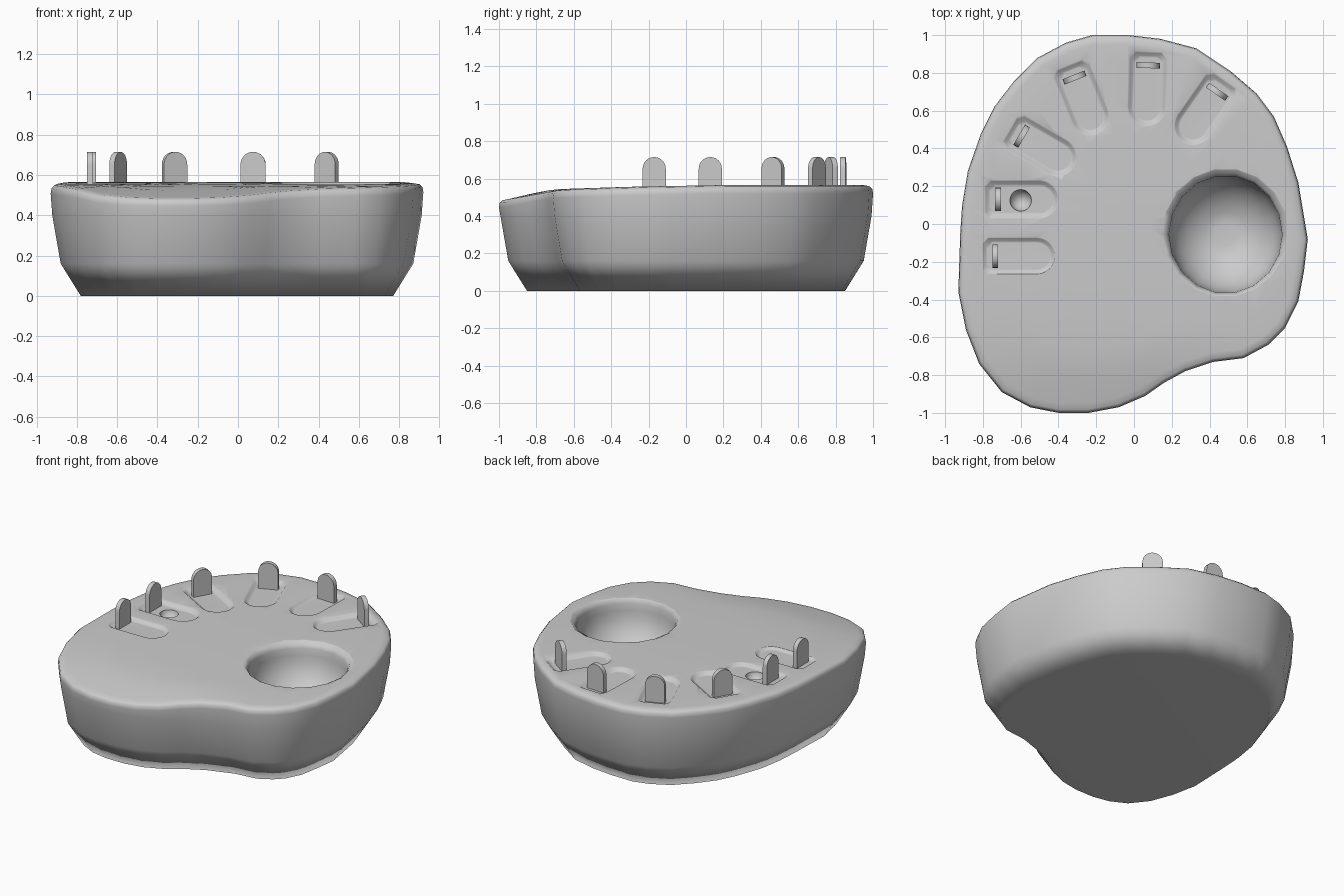
import bpy, bmesh
from math import sin, cos, pi, radians
from mathutils import Vector, Matrix

if "Cube" in bpy.data.objects:
    bpy.data.objects.remove(bpy.data.objects["Cube"], do_unlink=True)

grey = bpy.data.materials.new("plain grey")
grey.use_nodes = True
COLOUR = (0.6, 0.6, 0.6, 1)
grey.diffuse_color = COLOUR
grey.node_tree.nodes["Principled BSDF"].inputs["Base Color"].default_value = COLOUR


def loft(name, loops, matrix=None):
    """Skin a stack of equal-length point loops and cap both ends."""
    bm = bmesh.new()
    rings = [[bm.verts.new(p) for p in loop] for loop in loops]
    count = len(rings[0])
    for low, high in zip(rings, rings[1:]):
        for i in range(count):
            j = (i + 1) % count
            bm.faces.new((low[i], low[j], high[j], high[i]))
    bm.faces.new(rings[0])
    bm.faces.new(rings[-1])
    bmesh.ops.recalc_face_normals(bm, faces=bm.faces)
    if matrix:
        bmesh.ops.transform(bm, matrix=matrix, verts=bm.verts)
    mesh = bpy.data.meshes.new(name)
    bm.to_mesh(mesh)
    bm.free()
    mesh.materials.append(grey)
    obj = bpy.data.objects.new(name, mesh)
    bpy.context.collection.objects.link(obj)
    return obj


def activate(obj):
    bpy.ops.object.select_all(action='DESELECT')
    obj.select_set(True)
    bpy.context.view_layer.objects.active = obj


def smooth(obj, angle):
    activate(obj)
    bpy.ops.object.shade_smooth_by_angle(angle=radians(angle))


def carve(target, cutter):
    """Subtract a cutter from the target and discard it."""
    mod = target.modifiers.new("carve", 'BOOLEAN')
    mod.operation, mod.solver, mod.object = 'DIFFERENCE', 'EXACT', cutter
    activate(target)
    bpy.ops.object.modifier_apply(modifier=mod.name)
    bpy.data.objects.remove(cutter, do_unlink=True)


def ellipse(cx, cy, rx, ry, z, count):
    return [(cx + rx * cos(2 * pi * i / count), cy + ry * sin(2 * pi * i / count), z)
            for i in range(count)]


# Plan outline of the body, clockwise from the back
outline = [Vector(p) for p in (
    (-.22, 1), (-.03, 1), (.14, .98), (.33, .93), (.51, .81), (.65, .69), (.74, .57),
    (.81, .41), (.87, .22), (.92, -.08), (.9, -.25), (.87, -.41), (.8, -.55),
    (.71, -.64), (.58, -.71), (.42, -.73), (.27, -.78), (.16, -.84), (.06, -.91),
    (-.08, -.97), (-.24, -1), (-.4, -1), (-.55, -.97), (-.7, -.89), (-.82, -.74),
    (-.89, -.56), (-.93, -.36), (-.92, -.05), (-.91, .1), (-.88, .28), (-.81, .48),
    (-.74, .62), (-.64, .75), (-.51, .88), (-.36, .96))]


def inset(amount):
    result = []
    for i, p in enumerate(outline):
        along = (outline[(i + 1) % len(outline)] - outline[i - 1]).normalized()
        result.append(p + amount * Vector((along.y, -along.x)))
    return result


def top_height(y):
    """Deck height: level at the back, dipping toward the front."""
    steps = ((-1, .49), (-.88, .51), (-.7, .543), (-.3, .556), (.2, .565), (1, .565))
    for (y0, z0), (y1, z1) in zip(steps, steps[1:]):
        if y <= y1:
            return z0 + (z1 - z0) * max(0, (y - y0) / (y1 - y0))
    return steps[-1][1]


# Body: flared foot, steep wall, rounded rim, deck closing toward the middle
loops = [[(p.x, p.y, z) for p in inset(d)] for d, z in ((.15, 0), (.05, .16), (.008, .4))]
for d, drop in ((0, .045), (.004, .02), (.018, .006), (.05, 0)):
    loops.append([(p.x, p.y, top_height(q.y) - drop)
                  for p, q in zip(inset(d), outline)])
for scale in (.85, .7, .5, .3, .1):
    loops.append([(p.x * scale, p.y * scale, top_height(p.y * scale))
                  for p in inset(.05)])
body = loft("body", loops)

# Large bowl with a softened lip
lip = [(.36, .6), (.335, .562), (.312, .55), (.3, .525), (.297, .48)]
curve = [(.297 * cos(a * pi / 16), .48 - .27 * sin(a * pi / 16)) for a in range(1, 8)]
carve(body, loft("bowl_cutter", [ellipse(.485, -.055, r, r * 1.04, z, 18)
                                 for r, z in lip + curve]))


def slot_loop(half, z):
    """Rounded slot running inward from its upright tab."""
    back, front = -.05 - half + .08, .22
    arc = [(front + half * cos(a), half * sin(a), z)
           for a in (-pi / 2 + pi * i / 12 for i in range(13))]
    return arc + [(back + .03, half, z), (back, half - .03, z),
                  (back, .03 - half, z), (back + .03, -half, z)]


# Six shallow slots, each with an arched tab: x, y and inward heading
places = ((-.735, -.17, 0), (-.72, .13, 0), (-.595, .465, -30),
          (-.315, .775, -68), (.075, .84, -92), (.44, .7, -125))
ARCH, THICK = .062, .015
arch = [(ARCH * cos(pi * i / 12), .653 + ARCH * sin(pi * i / 12)) for i in range(13)]
arch = [(ARCH, .5)] + arch + [(-ARCH, .5)]
for number, (x, y, heading) in enumerate(places, 1):
    place = Matrix.Translation((x, y, 0)) @ Matrix.Rotation(radians(heading), 4, 'Z')
    slot = [slot_loop(h, z) for h, z in ((.12, .58), (.095, .556), (.08, .545), (.07, .54))]
    carve(body, loft("slot_cutter", slot, place))
    tab = loft(f"tab_{number}", [[(t, w, z) for w, z in arch] for t in (-THICK, THICK)], place)
    smooth(tab, 40)

# Small round dimple in the second slot
carve(body, loft("dimple_cutter", [
    ellipse(-.6, .125, .058 * cos(a), .058 * cos(a), .545 - .058 * sin(a), 20)
    for a in (-.6, 0, .3, .6, .9, 1.2, 1.45)]))

# Smooth shading that favours the broad faces
smooth(body, 62)
weighted = body.modifiers.new("weighted normals", 'WEIGHTED_NORMAL')
weighted.keep_sharp = True
